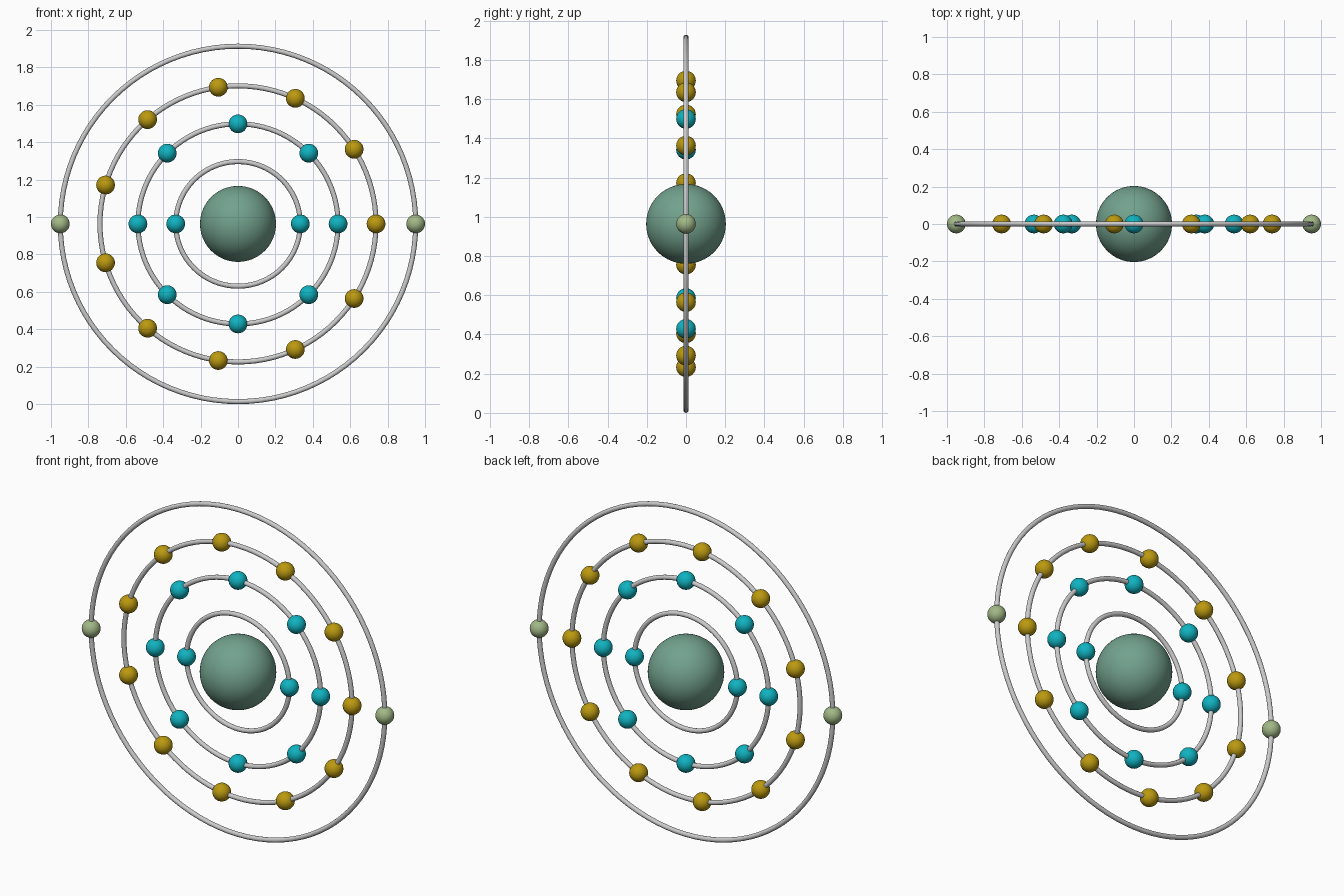
import bpy
from math import cos, sin, pi

if "Cube" in bpy.data.objects:
    bpy.data.objects.remove(bpy.data.objects["Cube"])

TUBE = 0.0135
ELECTRON = 0.05
CENTRE_Z = 0.95 + TUBE


def material(name, rgb):
    m = bpy.data.materials.new(name)
    m.diffuse_color = (*rgb, 1)
    m.use_nodes = True
    m.node_tree.nodes["Principled BSDF"].inputs["Base Color"].default_value = m.diffuse_color
    return m


teal = material("teal", (0.17, 0.36, 0.27))
cyan = material("cyan", (0.005, 0.45, 0.53))
gold = material("gold", (0.50, 0.32, 0.005))
sage = material("sage", (0.36, 0.48, 0.24))


def ball(name, x, z, radius, mat, segments, rings):
    bpy.ops.mesh.primitive_uv_sphere_add(segments=segments, ring_count=rings,
                                         radius=radius, location=(x, 0, z))
    ob = bpy.context.object
    ob.name = name
    ob.data.materials.append(mat)
    bpy.ops.object.shade_smooth()


# Central nucleus
ball("nucleus", 0, CENTRE_Z, 0.203, teal, 64, 32)

# Upright orbit rings, each with evenly spaced electrons starting on +x
shells = [("first", 0.333, 2, cyan), ("second", 0.535, 8, cyan),
          ("third", 0.738, 11, gold), ("outer", 0.95, 2, sage)]
for name, radius, count, mat in shells:
    bpy.ops.mesh.primitive_torus_add(major_radius=radius, minor_radius=TUBE,
                                     major_segments=96, minor_segments=12,
                                     location=(0, 0, CENTRE_Z),
                                     rotation=(pi / 2, 0, 0))
    bpy.context.object.name = name + "_orbit_ring"
    bpy.ops.object.shade_smooth()
    for i in range(count):
        a = 2 * pi * i / count
        ball(f"{name}_electron_{i + 1}", radius * cos(a),
             CENTRE_Z + radius * sin(a), ELECTRON, mat, 32, 16)
